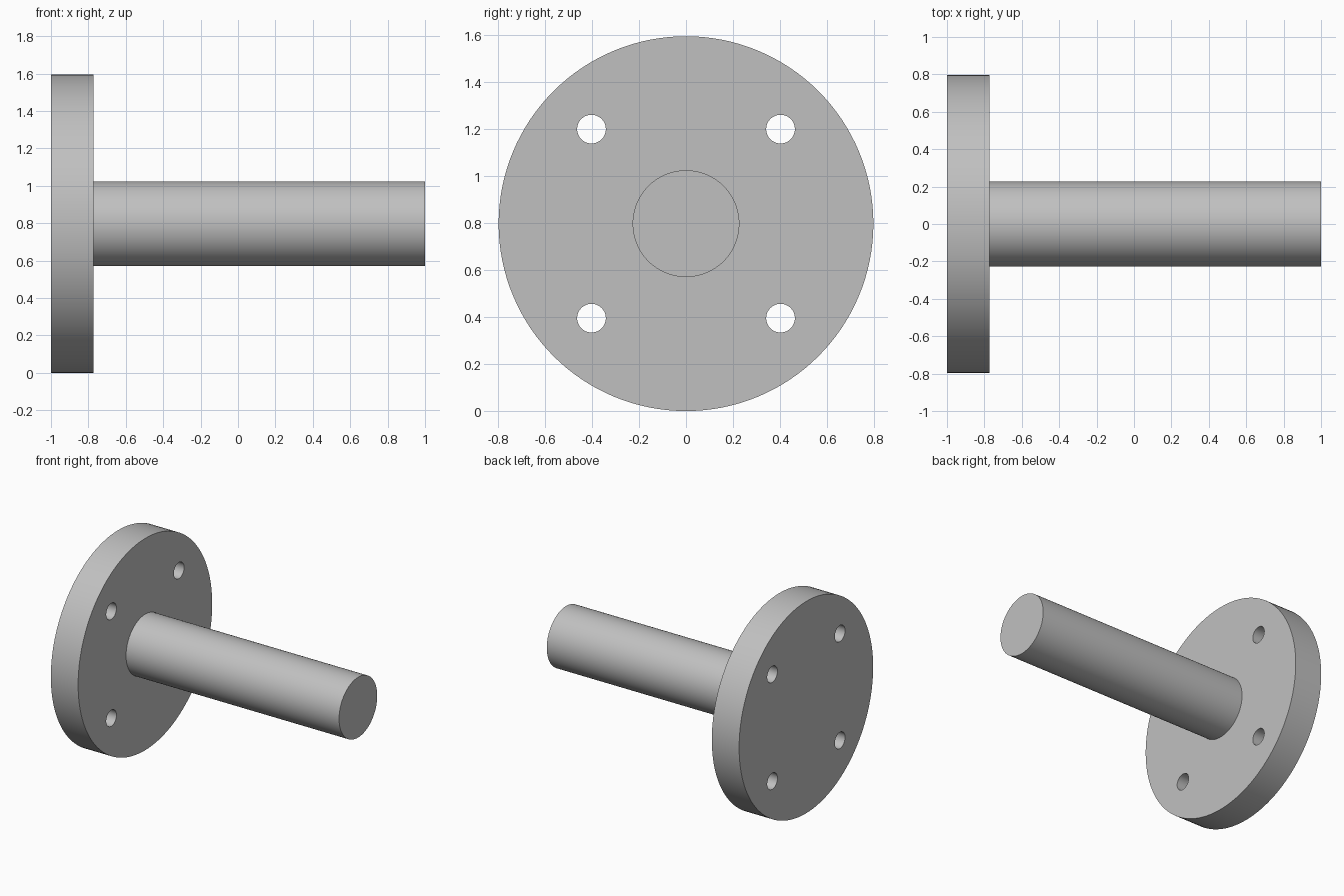
import bpy
import math

cube = bpy.data.objects.get("Cube")
if cube:
    bpy.data.objects.remove(cube, do_unlink=True)

FLANGE_R, SHAFT_R, HOLE_R = 0.797, 0.227, 0.061
FLANGE_END = -0.773
HOLE_OFFSET = 0.402
OVERLAP = 0.05

steel = bpy.data.materials.new("grey_steel")
steel.use_nodes = True
grey = (0.53, 0.53, 0.53, 1)
steel.diffuse_color = grey
steel.node_tree.nodes["Principled BSDF"].inputs["Base Color"].default_value = grey


def rod(name, radius, x0, x1, y=0, z=FLANGE_R, sides=96):
    """Cylinder lying along x, from x0 to x1."""
    bpy.ops.mesh.primitive_cylinder_add(
        vertices=sides, radius=radius, depth=x1 - x0,
        location=((x0 + x1) / 2, y, z), rotation=(0, math.pi / 2, 0))
    obj = bpy.context.object
    obj.name = name
    obj.data.materials.append(steel)
    return obj


def boolean(target, tool, operation):
    mod = target.modifiers.new(operation.lower(), "BOOLEAN")
    mod.operation = operation
    mod.solver = "EXACT"
    mod.object = tool
    bpy.context.view_layer.objects.active = target
    bpy.ops.object.modifier_apply(modifier=mod.name)
    bpy.data.objects.remove(tool, do_unlink=True)


# Round flange with the shaft fused to its face
flange = rod("flanged_shaft", FLANGE_R, -1, FLANGE_END, sides=128)
boolean(flange, rod("shaft", SHAFT_R, FLANGE_END - OVERLAP, 1), "UNION")

# Four bolt holes through the flange
for sy in (-1, 1):
    for sz in (-1, 1):
        drill = rod("bolt_hole", HOLE_R, -1 - OVERLAP, FLANGE_END + OVERLAP,
                    sy * HOLE_OFFSET, FLANGE_R + sz * HOLE_OFFSET, 48)
        boolean(flange, drill, "DIFFERENCE")

# Smooth walls, crisp rims
bpy.ops.object.select_all(action="DESELECT")
flange.select_set(True)
bpy.context.view_layer.objects.active = flange
bpy.ops.object.shade_smooth_by_angle(angle=math.radians(30))
